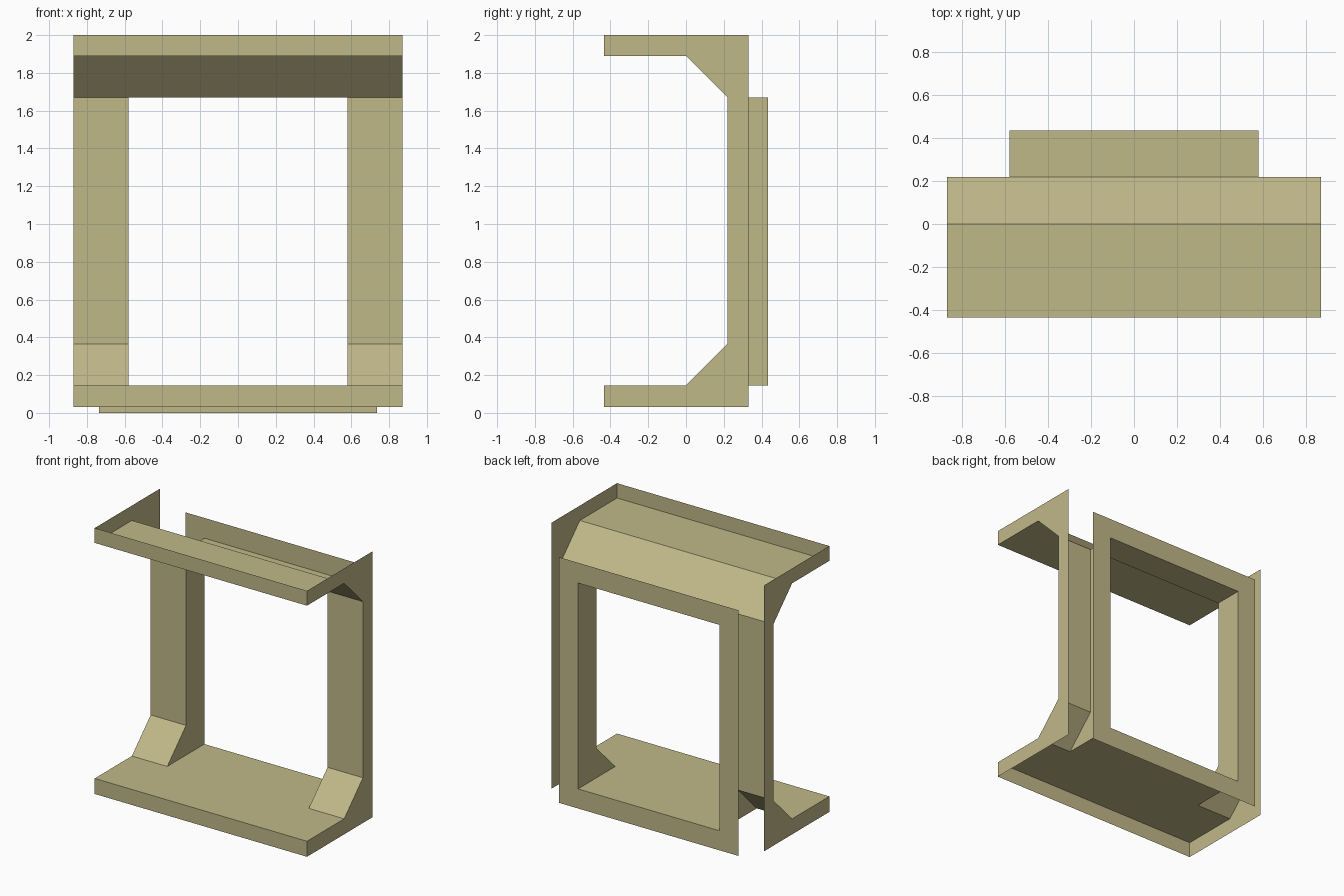
import bpy
import bmesh
from mathutils import Vector

if "Cube" in bpy.data.objects:
    bpy.data.objects.remove(bpy.data.objects["Cube"])

# Key dimensions (the model is an open shell: only the visible faces exist)
W, WI, WF = 0.87, 0.58, 0.735          # half widths: outer, opening, back frame
YF, Y0, YP, YE, YB = -0.435, 0.0, 0.22, 0.33, 0.435
Z0, ZF, ZC, ZS, ZT, Z1 = 0.03, 0.145, 0.365, 1.67, 1.89, 2.0

mat = bpy.data.materials.new("khaki_paint")
mat.diffuse_color = (0.53, 0.48, 0.25, 1)
mat.use_nodes = True
mat.node_tree.nodes["Principled BSDF"].inputs["Base Color"].default_value = mat.diffuse_color


def sheet(name, polys, facing):
    """Object made of flat polygons, wound to look along 'facing'."""
    bm = bmesh.new()
    for poly in polys:
        face = bm.faces.new([bm.verts.new(p) for p in poly])
        face.normal_update()
        if face.normal.dot(Vector(facing)) < 0:
            face.normal_flip()
    bmesh.ops.remove_doubles(bm, verts=bm.verts, dist=1e-4)
    mesh = bpy.data.meshes.new(name)
    bm.to_mesh(mesh)
    bm.free()
    mesh.materials.append(mat)
    obj = bpy.data.objects.new(name, mesh)
    bpy.context.collection.objects.link(obj)
    return obj


def strip(x0, x1, profile):
    """Quads sweeping a (y, z) polyline from x0 to x1."""
    return [[(x0, *a), (x1, *a), (x1, *b), (x0, *b)]
            for a, b in zip(profile, profile[1:])]


def side(x, profile):
    return [[(x, y, z) for y, z in profile]]


# Front edges of the sill and of the top ledge
sheet("sill_front", strip(-W, W, [(YF, Z0), (YF, ZF)]), (0, -1, 0))
sheet("ledge_front", strip(-W, W, [(YF, ZT), (YF, Z1)]), (0, -1, 0))

# Sill: wide in front, narrower where it passes through the opening
sheet("sill_top", [[(-W, YF, ZF), (W, YF, ZF), (W, Y0, ZF), (WI, Y0, ZF),
                    (WI, YB, ZF), (-WI, YB, ZF), (-WI, Y0, ZF), (-W, Y0, ZF)]],
      (0, 0, 1))

# Underside of the ledge with its slope, then the head of the opening
sheet("ledge_underside", strip(-W, W, [(YF, ZT), (Y0, ZT), (YP, ZS)]), (0, 0, -1))
sheet("opening_head", strip(-WI, WI, [(YP, ZS), (YB, ZS)]), (0, 0, -1))

# Posts with sloped feet, inner jambs and C-shaped end panels
c_profile = [(YF, Z1), (YF, ZT), (Y0, ZT), (YP, ZS), (YP, ZC), (Y0, ZF),
             (YF, ZF), (YF, Z0), (YE, Z0), (YE, Z1)]
jamb_profile = [(Y0, ZF), (YB, ZF), (YB, ZS), (YP, ZS), (YP, ZC)]
for s, label in ((-1, "left"), (1, "right")):
    sheet(f"post_{label}", strip(s * WI, s * W, [(Y0, ZF), (YP, ZC), (YP, ZS)]),
          (0, -1, 0))
    sheet(f"jamb_{label}", side(s * WI, jamb_profile), (-s, 0, 0))
    sheet(f"end_panel_{label}", side(s * W, c_profile), (s, 0, 0))

# Flat frame round the back of the opening
outer = [(-WF, YB, 0), (WF, YB, 0), (WF, YB, 1.82), (-WF, YB, 1.82)]
inner = [(-WI, YB, ZF), (WI, YB, ZF), (WI, YB, ZS), (-WI, YB, ZS)]
sheet("back_frame", [[outer[i], outer[(i + 1) % 4], inner[(i + 1) % 4], inner[i]]
                     for i in range(4)], (0, 1, 0))
